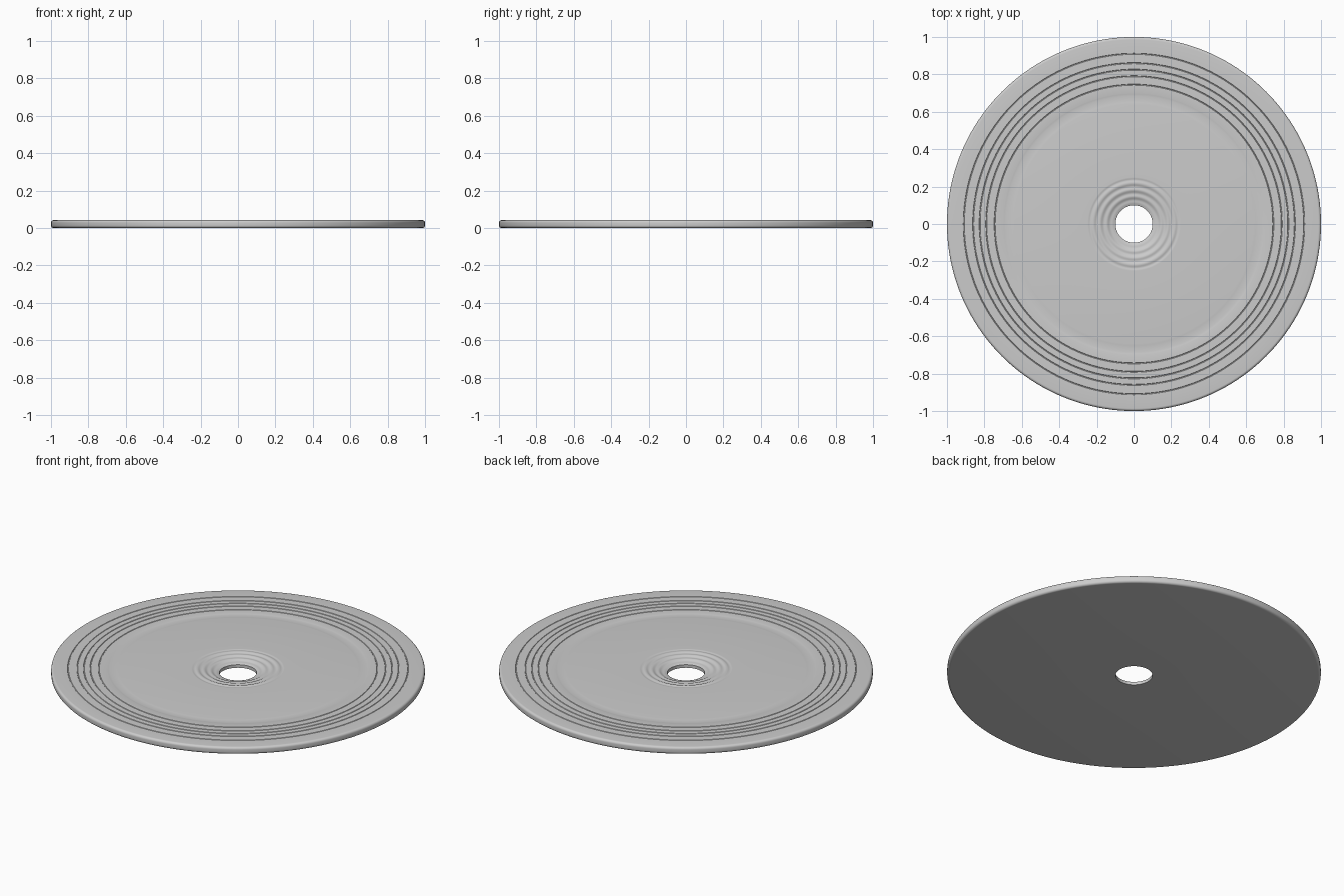
import bpy, bmesh, math

if "Cube" in bpy.data.objects:
    bpy.data.objects.remove(bpy.data.objects["Cube"])

TOP, SEG = 0.042, 160
R_HOLE, R_OUT, BEVEL = 0.10, 1.0, 0.014

# Profile (radius, height), starting at the underside of the hole
profile = [(R_HOLE, 0.0), (R_HOLE, 0.018)]

# Rippled dish falling towards the hole
N = 32
for i in range(1, N + 1):
    t = i / N
    r = R_HOLE + 0.145 * t
    fall = 0.018 + (TOP - 0.018) * (1 - (1 - t) ** 2)
    ripple = 0.0022 * math.sin(t * 4 * 2 * math.pi) * min(1, 4 * t)
    profile.append((r, min(fall + ripple, TOP + 0.001)))
profile.append((0.25, TOP))

# Shallow wide groove
profile += [(0.64, TOP), (0.65, TOP - 0.001), (0.66, TOP - 0.002),
            (0.685, TOP - 0.002), (0.695, TOP - 0.001), (0.70, TOP)]

# Fine narrow grooves
for r in (0.745, 0.79, 0.825, 0.86, 0.91):
    profile += [(r - 0.003, TOP), (r - 0.001, TOP - 0.0025),
                (r + 0.001, TOP - 0.0025), (r + 0.003, TOP)]

# Rounded outer rim, upper then lower
for zc, start in ((TOP - BEVEL, 90), (BEVEL, 0)):
    for i in range(7):
        a = math.radians(start - 15 * i)
        profile.append((R_OUT - BEVEL + BEVEL * math.cos(a), zc + BEVEL * math.sin(a)))

# Revolve the closed profile into the disc
bm = bmesh.new()
rings = []
for k in range(SEG):
    a = 2 * math.pi * k / SEG
    rings.append([bm.verts.new((r * math.cos(a), r * math.sin(a), z)) for r, z in profile])
n = len(profile)
for k in range(SEG):
    p, q = rings[k], rings[(k + 1) % SEG]
    for i in range(n):
        j = (i + 1) % n
        bm.faces.new((p[i], p[j], q[j], q[i]))
bmesh.ops.recalc_face_normals(bm, faces=bm.faces)
mesh = bpy.data.meshes.new("grooved_disc")
bm.to_mesh(mesh)
bm.free()
disc = bpy.data.objects.new("grooved_disc", mesh)
bpy.context.collection.objects.link(disc)
bpy.context.view_layer.objects.active = disc
disc.select_set(True)
bpy.ops.object.shade_smooth_by_angle(angle=math.radians(30))
